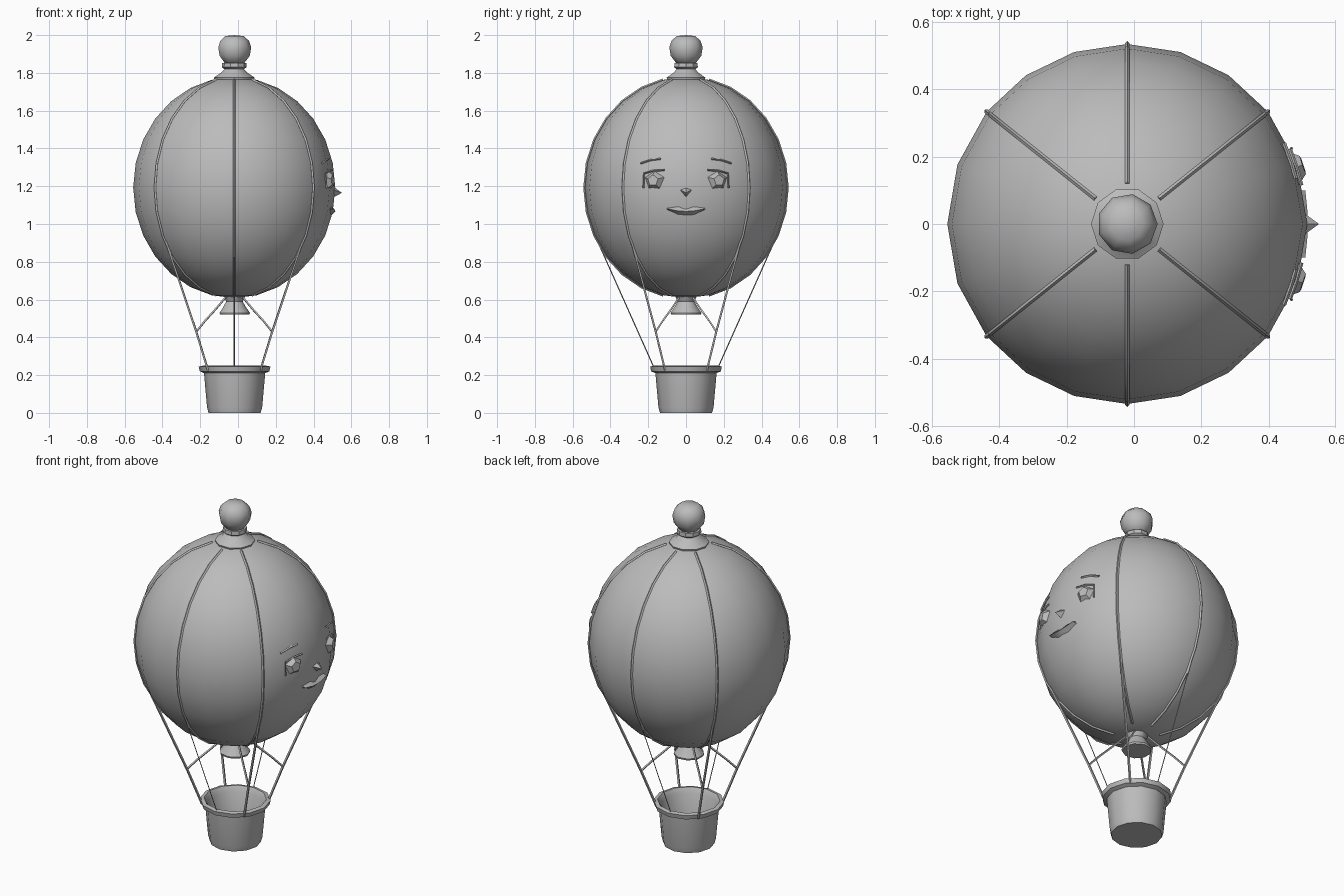
import bpy, bmesh, math
from mathutils import Vector

if "Cube" in bpy.data.objects:
    bpy.data.objects.remove(bpy.data.objects["Cube"])

CX = -0.02                       # axis of the balloon
R, RZ, ZC = 0.535, 0.585, 1.193  # envelope radii and centre height
SEAMS = [math.radians(a) for a in (38.6, 90, 141.4, 218.6, 270, 321.4)]

grey = bpy.data.materials.new("soft grey")
grey.diffuse_color = (0.5, 0.5, 0.5, 1)
grey.use_nodes = True
grey.node_tree.nodes["Principled BSDF"].inputs["Base Color"].default_value = grey.diffuse_color


def finish(name, mesh, angle=45):
    ob = bpy.data.objects.new(name, mesh)
    bpy.context.collection.objects.link(ob)
    mesh.materials.clear()
    mesh.materials.append(grey)
    bpy.ops.object.select_all(action='DESELECT')
    ob.select_set(True)
    bpy.context.view_layer.objects.active = ob
    bpy.ops.object.shade_smooth_by_angle(angle=math.radians(angle))
    return ob


def from_bm(name, bm, angle=45):
    bmesh.ops.remove_doubles(bm, verts=bm.verts, dist=1e-5)
    bmesh.ops.recalc_face_normals(bm, faces=bm.faces)
    mesh = bpy.data.meshes.new(name)
    bm.to_mesh(mesh)
    bm.free()
    return finish(name, mesh, angle)


def lathe(name, profile, angles, cx=CX, angle=45):
    """Revolve (radius, z) points through a list of angles."""
    if isinstance(angles, int):
        angles = [2 * math.pi * i / angles for i in range(angles)]
    bm = bmesh.new()
    rings = [[bm.verts.new((cx + r * math.cos(a), r * math.sin(a), z)) for a in angles]
             for r, z in profile]
    n = len(angles)
    for lo, hi in zip(rings, rings[1:]):
        for i in range(n):
            j = (i + 1) % n
            bm.faces.new((lo[i], lo[j], hi[j], hi[i]))
    bmesh.ops.remove_doubles(bm, verts=bm.verts, dist=1e-5)
    return from_bm(name, bm, angle)


def tube(name, points, radius):
    """Thin four-sided cord through points."""
    cu = bpy.data.curves.new(name, 'CURVE')
    cu.dimensions = '3D'
    cu.bevel_depth, cu.bevel_resolution, cu.use_fill_caps = radius, 0, True
    sp = cu.splines.new('POLY')
    sp.points.add(len(points) - 1)
    for p, co in zip(sp.points, points):
        p.co = (*co, 1)
    tmp = bpy.data.objects.new(name + "_path", cu)
    mesh = bpy.data.meshes.new_from_object(tmp)
    bpy.data.objects.remove(tmp)
    return finish(name, mesh, 30)


def polar(a, r, z):
    return (CX + r * math.cos(a), r * math.sin(a), z)


def on_face(y, z, out=0.0):
    """Point on the +x side of the envelope, pushed outwards."""
    k = 1 - (y / R) ** 2 - ((z - ZC) / RZ) ** 2
    return Vector((CX + R * math.sqrt(k) + out, y, z))


# Envelope: meridians line up with the six seams
meridians = []
for i, a in enumerate(SEAMS):
    b = SEAMS[(i + 1) % 6] + (2 * math.pi if i == 5 else 0)
    steps = 4 if b - a > 1.2 else 3
    meridians += [a + (b - a) * k / steps for k in range(steps)]
RINGS = 14
arc = [(R * math.sin(math.pi * k / RINGS), ZC - RZ * math.cos(math.pi * k / RINGS))
       for k in range(RINGS + 1)]
lathe("envelope", arc, meridians)

# Seams, suspension ropes and braces
for i, a in enumerate(SEAMS):
    tube(f"seam_{i}", [polar(a, r + 0.002, z) for r, z in arc[1:-1]], 0.007)
    if i in (1, 4):
        tube(f"side_rope_{i}", [polar(a, 0.5, 0.98), polar(a, 0.165, 0.23)], 0.003)
        continue
    tube(f"rope_{i}", [polar(a, 0.48, 0.95), polar(a, 0.257, 0.43), polar(a, 0.175, 0.22)], 0.007)
    tube(f"brace_{i}", [polar(a, 0.06, 0.61), polar(a, 0.13, 0.545),
                        polar(a, 0.2, 0.485), polar(a, 0.257, 0.43)], 0.006)

# Crown and knob
lathe("crown", [(0, 1.76), (0.105, 1.765), (0.108, 1.775), (0.07, 1.80), (0.052, 1.82),
                (0.066, 1.83), (0.064, 1.852), (0, 1.86)], 10, angle=35)
lathe("knob", [(0, 1.84), (0.05, 1.848), (0.082, 1.89), (0.09, 1.935), (0.078, 1.97),
               (0.05, 1.995), (0, 2.0)], 9, angle=60)

# Neck under the envelope
lathe("neck", [(0, 0.63), (0.06, 0.62), (0.045, 0.59), (0.062, 0.56), (0.083, 0.53),
               (0.08, 0.52), (0, 0.52)], 9)

# Open basket with a flared rim
lathe("basket", [(0, 0), (0.138, 0), (0.146, 0.03), (0.162, 0.21), (0.184, 0.22), (0.19, 0.245),
                 (0.168, 0.25), (0.15, 0.22), (0.13, 0.02), (0, 0.02)], 12, cx=-0.018)

# Eyes and brows
for side, s in (("left", -1), ("right", 1)):
    centre = on_face(s * 0.17, 1.23)
    normal = Vector(((centre.x - CX) / R ** 2, centre.y / R ** 2, (centre.z - ZC) / RZ ** 2)).normalized()
    bm = bmesh.new()
    bmesh.ops.create_cone(bm, segments=5, radius1=0.056, radius2=0.03, depth=0.03, cap_ends=True)
    bm.transform(normal.to_track_quat('Z', 'Y').to_matrix().to_4x4())
    bmesh.ops.translate(bm, verts=bm.verts, vec=centre + normal * 0.002)
    from_bm(f"{side}_eye", bm, 20)
    lid = [(0.115, 1.285), (0.17, 1.283), (0.222, 1.268), (0.225, 1.19)]
    tube(f"{side}_eyelid", [on_face(s * y, z, 0.003) for y, z in lid], 0.005)
    brow = [(0.135, 1.346), (0.185, 1.34), (0.24, 1.322)]
    tube(f"{side}_brow", [on_face(s * y, z, 0.003) for y, z in brow], 0.006)

# Nose: a small faceted point
bm = bmesh.new()
tip = bm.verts.new((0.55, 0, 1.165))
base = [bm.verts.new((0.495, y, z)) for y, z in
        ((-0.04, 1.185), (0, 1.135), (0.04, 1.185), (0, 1.205))]
for i in range(4):
    bm.faces.new((base[i], base[(i + 1) % 4], tip))
bm.faces.new(base[::-1])
from_bm("nose", bm, 20)

# Lips: a ridge tapering to the mouth corners
bm = bmesh.new()
rows = [(1.084, 1.092, 1.083, 1.092, 1.084), (1.08, 1.069, 1.067, 1.069, 1.08),
        (1.076, 1.048, 1.04, 1.048, 1.076)]
outs = (-0.008, 0.014, -0.008)
grid = [[bm.verts.new(on_face(y, z, o)) for y, z in zip((-0.1, -0.04, 0, 0.04, 0.1), row)]
        for row, o in zip(rows, outs)]
for a, b in zip(grid, grid[1:]):
    for i in range(4):
        bm.faces.new((b[i], b[i + 1], a[i + 1], a[i]))
bm.faces.new(grid[0] + grid[2][::-1])
from_bm("lips", bm, 30)
